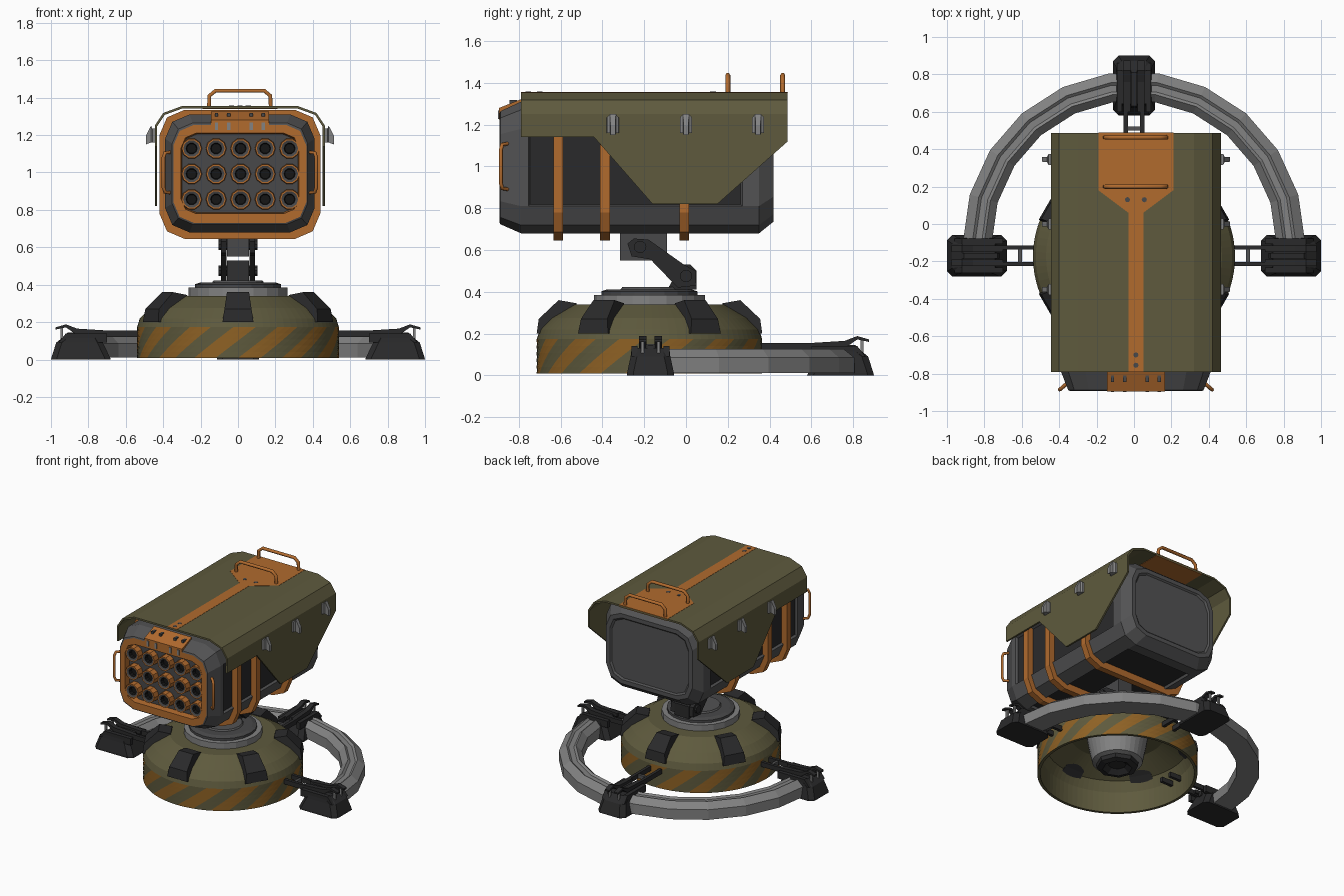
import bpy, bmesh, math
from mathutils import Vector

if "Cube" in bpy.data.objects:
    bpy.data.objects.remove(bpy.data.objects["Cube"])

def mat(name, r, g, b):
    m = bpy.data.materials.new(name)
    m.diffuse_color = (r, g, b, 1)
    m.use_nodes = True
    m.node_tree.nodes["Principled BSDF"].inputs["Base Color"].default_value = m.diffuse_color
    return m

OLIVE = mat("olive", .112, .102, .047)
ORANGE = mat("orange", .44, .145, .027)
STRIPE = mat("worn_orange", .27, .12, .018)
DARK = mat("dark_grey", .065, .065, .067)
BLACK = mat("near_black", .023, .023, .024)
LIGHT = mat("light_grey", .225, .225, .225)
MID = mat("mid_grey", .085, .085, .087)
HOLE = mat("bore_black", .008, .008, .008)
DX = .01      # launcher sits slightly right of centre
CY = -.175    # turntable centre

def loft(name, rings, mats, band=None, caps=(0, 0), closed=False):
    """Skin a row of equal rings; band(row, column) gives the material index."""
    n = len(rings[0])
    bm = bmesh.new()
    vs = [[bm.verts.new(p) for p in r] for r in rings]
    rows = len(rings) if closed else len(rings) - 1
    for i in range(rows):
        a, b = vs[i], vs[(i + 1) % len(rings)]
        for j in range(n):
            k = (j + 1) % n
            f = bm.faces.new((a[j], a[k], b[k], b[j]))
            f.material_index = band(i, j) if band else 0
    if not closed:
        bm.faces.new(vs[0]).material_index = caps[0]
        bm.faces.new(vs[-1]).material_index = caps[1]
    bmesh.ops.recalc_face_normals(bm, faces=bm.faces)
    me = bpy.data.meshes.new(name)
    bm.to_mesh(me)
    bm.free()
    for m in mats:
        me.materials.append(m)
    o = bpy.data.objects.new(name, me)
    bpy.context.collection.objects.link(o)
    return o

def prism_x(name, pts, x0, x1, m):
    return loft(name, [[(x, y, z) for y, z in pts] for x in (x0, x1)], [m])

def box(name, x0, x1, y0, y1, z0, z1, m):
    return prism_x(name, [(y0, z0), (y1, z0), (y1, z1), (y0, z1)], x0, x1, m)

def circle(r, z, n=32, off=0.0, c=(0, CY)):
    return [(c[0] + r * math.cos(off + 2 * math.pi * i / n),
             c[1] + r * math.sin(off + 2 * math.pi * i / n), z) for i in range(n)]

def rounded(y, hx, z0, z1, c):
    """Rectangle section with two-facet corners."""
    e = .3 * c
    q = [(hx, z0 + c), (hx, z1 - c), (hx - e, z1 - e), (hx - c, z1)]
    q += [(-x, z) for x, z in reversed(q[1:])]
    q += [(-hx, z0 + c), (e - hx, z0 + e), (c - hx, z0), (hx - c, z0), (hx - e, z0 + e)]
    return [(DX + x, y, z) for x, z in q]

def disc(x, y, z, r, n=10):
    return [(x + r * math.cos(2 * math.pi * i / n), y, z + r * math.sin(2 * math.pi * i / n)) for i in range(n)]

def tube(name, pts, r, m):
    cu = bpy.data.curves.new(name, 'CURVE')
    cu.dimensions = '3D'
    cu.bevel_depth, cu.bevel_resolution, cu.use_fill_caps = r, 1, True
    s = cu.splines.new('POLY')
    s.points.add(len(pts) - 1)
    for p, q in zip(s.points, pts):
        p.co = (*q, 1)
    tmp = bpy.data.objects.new(name + "_path", cu)
    bpy.context.collection.objects.link(tmp)
    bpy.context.view_layer.update()
    me = bpy.data.meshes.new_from_object(tmp.evaluated_get(bpy.context.evaluated_depsgraph_get()))
    bpy.data.objects.remove(tmp)
    me.materials.clear()
    me.materials.append(m)
    bpy.context.collection.objects.link(bpy.data.objects.new(name, me))

# Hollow base dome with slanted warning stripes on its wall
N, TW = 84, .40
rings = [circle(.32, .31, N), circle(.48, .23, N), circle(.515, .16, N), circle(.52, .008, N)]
rings += [circle(.54, .008 + .165 * k / 5, N, TW * k / 5) for k in range(6)]
rings += [circle(r, z, N, TW) for r, z in ((.525, .22), (.47, .275), (.36, .34))]
loft("base_dome", rings, [OLIVE, STRIPE], lambda i, j: int(4 <= i <= 8 and j // 3 % 2))

# Hub under the dome
loft("base_hub", [circle(.21, .31), circle(.195, .22), circle(.17, .10), circle(.14, .09)], [LIGHT])
loft("hub_tip", [circle(.145, .12, 8), circle(.14, .06, 8), circle(.10, .05, 8), circle(.06, .08, 8)], [BLACK])

# Six clamps over the dome shoulder
prof = [(.50, .2), (.54, .2), (.53, .27), (.435, .36), (.35, .345), (.34, .31), (.45, .24)]
for k in range(6):
    a = math.radians(-90 + 60 * k)
    def clamp_pt(r, z, s):
        t = s * (.083 - .15 * (z - .2))
        return (r * math.cos(a) - t * math.sin(a), CY + r * math.sin(a) + t * math.cos(a), z)
    loft("base_clamp", [[clamp_pt(r, z, s) for r, z in prof] for s in (-1, 1)], [BLACK])

# Turntable
loft("turntable_ring", [circle(.265, .33, 20), circle(.265, .385, 20), circle(.23, .385, 20)], [LIGHT])
loft("turntable_plate", [circle(.23, .38, 20), circle(.23, .402, 20), circle(.20, .412, 20)], [DARK])
loft("turntable_cap", [circle(.14, .41, 16), circle(.13, .422, 16)], [MID])

# Lifting arm
prism_x("lower_bracket", [(-.09, .41), (.05, .41), (.05, .5), (.02, .53), (-.02, .53)], -.06, .06, BLACK)
box("upper_bracket", -.06, .06, -.315, -.09, .55, .69, DARK)
link = [(-.28, .63), (-.25, .655), (-.18, .65), (-.01, .53), (.045, .5), (.05, .43),
        (-.04, .42), (-.17, .555), (-.26, .57)]
for s in (-1, 1):
    prism_x("arm_link", link, s * .062, s * .092, BLACK)
for y, z in ((-.22, .615), (0, .475)):
    ring = [(y + .03 * math.cos(i * math.pi / 5), z + .03 * math.sin(i * math.pi / 5)) for i in range(10)]
    prism_x("arm_pivot", ring, -.105, .105, BLACK)

# Launcher body with orange front bezel and sunk front and rear faces
st = [(-.845, .31, .785, 1.205, .08), (-.892, .315, .78, 1.21, .08), (-.892, .355, .73, 1.255, .11),
      (-.888, .362, .723, 1.265, .11), (-.79, .40, .68, 1.31, .13), (-.755, .40, .68, 1.31, .13),
      (.27, .40, .68, 1.31, .13), (.35, .40, .68, 1.31, .13), (.418, .355, .735, 1.255, .12),
      (.418, .325, .765, 1.225, .1), (.408, .315, .775, 1.215, .1)]
body = loft("launcher_body", [rounded(*s) for s in st], [MID, ORANGE, DARK, BLACK],
            lambda i, j: 1 if i < 2 else 0, caps=(2, 0))
bm = bmesh.new()
bm.from_mesh(body.data)
mid = [f for f in bm.faces if abs(f.calc_center_median().y + .2425) < .01]
mid = [f for f in mid if abs(f.normal.x) > .98 or f.normal.z < -.98]
bmesh.ops.inset_individual(bm, faces=mid, thickness=.012, depth=-.016)
for f in mid:
    f.material_index = 3
bm.to_mesh(body.data)
bm.free()

# Straps around the body
for y in (-.612, -.388, -.008):
    a, b = y - .023, y + .023
    o, i = (.43, .645, 1.335, .135), (.38, .70, 1.29, .125)
    loft("body_strap", [rounded(a, *o), rounded(b, *o), rounded(b, *i), rounded(a, *i)], [ORANGE], closed=True)

# Launch tubes, five by three
for cx in range(-2, 3):
    for cz in range(-1, 2):
        x, z = .014 + .131 * cx, .992 + .136 * cz
        loft("launch_tube", [disc(x, -.84, z, .056), disc(x, -.893, z, .053), disc(x, -.893, z, .045),
                             disc(x, -.888, z, .030), disc(x, -.86, z, .026)], [ORANGE, DARK, HOLE],
             lambda i, j: (0, 0, 1, 2)[i], caps=(0, 2))

# Front top tab with small latches
prism_x("front_tab", [(-.895, 1.225), (-.895, 1.28), (-.78, 1.326), (-.78, 1.305), (-.87, 1.265), (-.87, 1.225)],
        DX - .155, DX + .155, ORANGE)
for x in (-.125, -.06, .06, .125):
    box("tab_latch", DX + x - .009, DX + x + .009, -.899, -.85, 1.228, 1.268, LIGHT)
    box("tab_latch_top", DX + x - .009, DX + x + .009, -.845, -.81, 1.29, 1.318, DARK)

# Side grab handles near the front
for s in (-1, 1):
    tube("side_handle", [(DX + s * x, y, z) for x, y, z in ((.36, -.845, .89), (.40, -.88, .895), (.408, -.886, .92),
         (.408, -.886, 1.08), (.40, -.88, 1.105), (.36, -.845, 1.11))], .01, ORANGE)

# Shield roof: thin bent shell with cut side flaps
bm = bmesh.new()
top = [(.455, 1.25), (.41, 1.318), (.31, 1.355)]
top = top + [(-x, z) for x, z in reversed(top)]
fr = [bm.verts.new((DX + x, -.79, z)) for x, z in top]
bk = [bm.verts.new((DX + x, .487, z)) for x, z in top]
for i in range(5):
    bm.faces.new((fr[i], fr[i + 1], bk[i + 1], bk[i]))
flap = [(-.79, 1.14), (-.44, 1.14), (-.16, .82), (.15, .82), (.487, 1.12)]
for e, s in ((0, 1), (5, -1)):
    vs = [bm.verts.new((DX + s * .455, y, z)) for y, z in flap]
    bm.faces.new([fr[e]] + vs + [bk[e]])
bmesh.ops.recalc_face_normals(bm, faces=bm.faces)
if max(bm.faces, key=lambda f: f.calc_center_median().z).normal.z < 0:
    bmesh.ops.reverse_faces(bm, faces=bm.faces)
me = bpy.data.meshes.new("roof_shield")
bm.to_mesh(me)
bm.free()
me.materials.append(OLIVE)
shield = bpy.data.objects.new("roof_shield", me)
bpy.context.collection.objects.link(shield)
mod = shield.modifiers.new("thickness", 'SOLIDIFY')
mod.thickness, mod.offset = .013, -1

# Painted roof marking, inside and out at the rear, and its bolts
mark = [(-.04, -.79), (.04, -.79), (.04, .06), (.2, .18), (.2, .488), (-.2, .488), (-.2, .18), (-.04, .06)]
loft("roof_marking", [[(DX + x, y, z) for x, y in mark] for z in (1.353, 1.3565)], [ORANGE])
box("roof_marking_underside", DX - .2, DX + .2, .18, .487, 1.339, 1.343, ORANGE)
for x, y in ((-.045, .13), (.045, .13), (0, -.7), (0, -.755)):
    loft("roof_bolt", [circle(.014, z, 8, c=(DX + x, y)) for z in (1.353, 1.358)], [DARK])

# Roof handles
for y in (.2, .463):
    tube("roof_handle", [(DX + x, y, z) for x, z in ((-.165, 1.35), (-.163, 1.41), (-.13, 1.437), (.13, 1.437),
                                                    (.163, 1.41), (.165, 1.35))], .012, ORANGE)

# Latches on the shield sides
for s in (-1, 1):
    for y in (-.35, 0, .345):
        def lring(x, w, z0, z1):
            return [(DX + s * x, y + u, z) for u, z in ((-w, z0), (w, z0), (w, z1), (-w, z1))]
        loft("shield_latch", [lring(.45, .03, 1.16, 1.235), lring(.468, .028, 1.16, 1.235),
                              lring(.475, .014, 1.16, 1.25), lring(.503, .012, 1.15, 1.195)], [LIGHT])

# Ground ring: half circle in straight segments
sec = [(.76, .01), (.76, .085), (.80, .125), (.815, .113), (.85, .113), (.865, .125), (.915, .085), (.915, .01)]
loft("ground_ring", [[(r * math.cos(math.pi * k / 11), -.1 + r * math.sin(math.pi * k / 11), z) for r, z in sec]
                     for k in range(12)], [LIGHT])

# Three feet with rails, flaps and pins, in (reach, side, height)
places = {"right": lambda r, t, z: (r, -.17 + t, z), "left": lambda r, t, z: (-r, -.17 - t, z),
          "back": lambda r, t, z: (-t, -.1 + r, z)}
for side, P in places.items():
    def bar(name, pts, t0, t1, m):
        loft(side + name, [[P(r, t, z) for r, z in pts] for t in (t0, t1)], [m])
    def fring(r0, r1, w, z):
        c = min(.03, w * .4)
        q = [(r0, w - c), (r0 + c, w), (r1 - c, w), (r1, w - c)]
        return [P(r, t, z) for r, t in q + [(r, -t) for r, t in reversed(q)]]
    loft(side + "_foot", [fring(.68, 1.0, .112, 0), fring(.685, .997, .112, .012),
                          fring(.722, .972, .095, .09), fring(.742, .92, .09, .132)], [BLACK])
    for s in (-1, 1):
        bar("_rail", [(.42, .12), (.78, .12), (.78, .155), (.42, .155)], s * .033, s * .055, BLACK)
        bar("_flap", [(.70, .13), (.70, .155), (.86, .165), (.92, .188), (.975, .172), (.975, .16),
                      (.92, .172), (.86, .13)], s * .02, s * .055, BLACK)
        bar("_outer_slat", [(.70, .09), (.70, .14), (.92, .14), (.96, .09)], s * .063, s * .092, BLACK)
        bar("_pin", [(.935, .06), (.95, .06), (.95, .17), (.935, .17)], s * .03, s * .045, LIGHT)
    bar("_crossbar", [(.60, .125), (.62, .125), (.62, .15), (.60, .15)], -.035, .035, MID)
    bar("_foot_spine", [(.72, .1), (.95, .1), (.91, .145), (.73, .145)], -.015, .015, BLACK)
